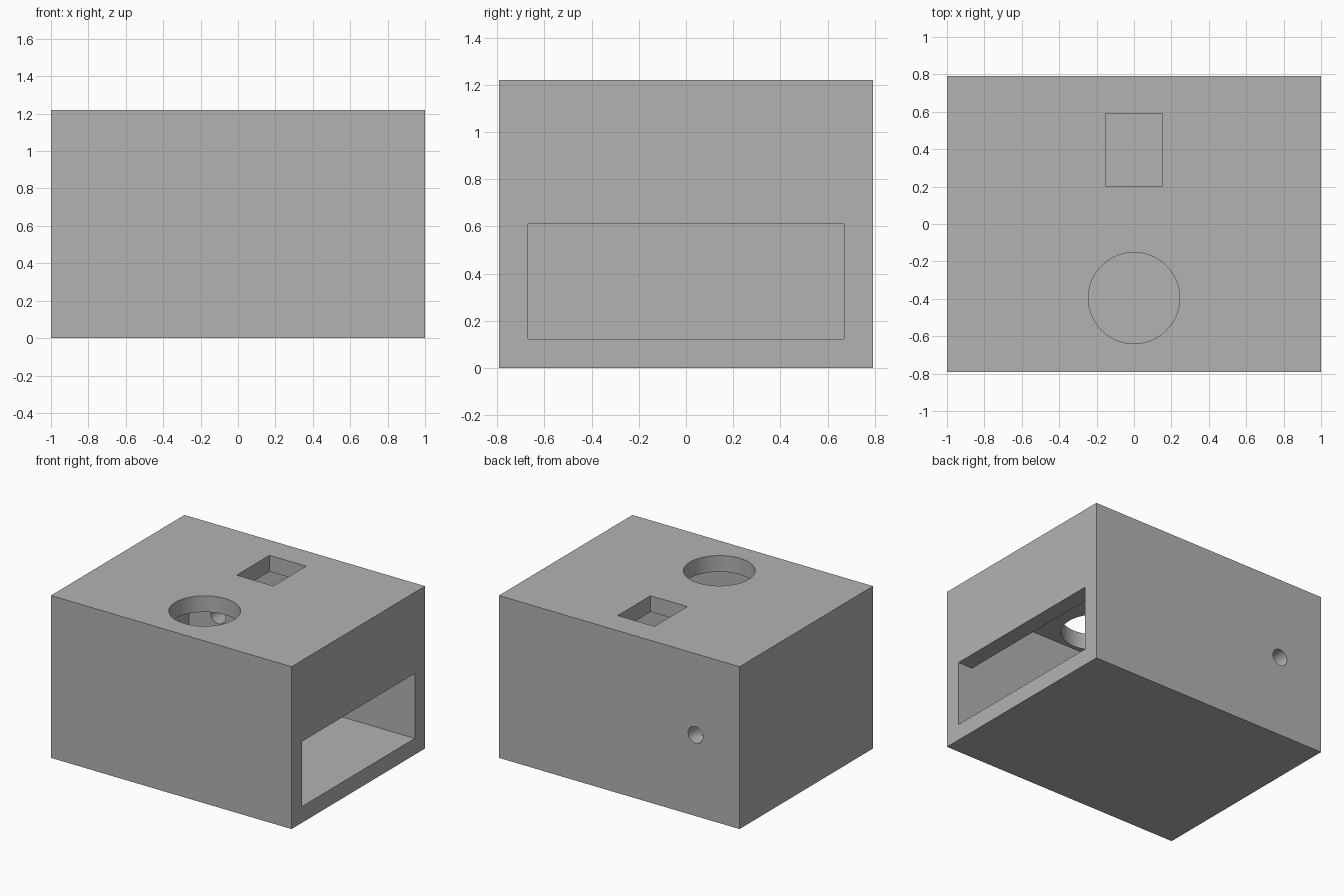
import bpy
import math

cube = bpy.data.objects.get("Cube")
if cube:
    bpy.data.objects.remove(cube, do_unlink=True)

# Overall sizes
W, D, H = 2.0, 1.585, 1.22
WALL = 0.122

grey = bpy.data.materials.new("plain grey")
grey.use_nodes = True
colour = (0.45, 0.45, 0.45, 1)
grey.diffuse_color = colour
grey.node_tree.nodes["Principled BSDF"].inputs["Base Color"].default_value = colour


def box(name, size, centre):
    bpy.ops.mesh.primitive_cube_add(size=1, location=centre)
    ob = bpy.context.object
    ob.name = name
    ob.scale = size
    bpy.ops.object.transform_apply(location=True, rotation=True, scale=True)
    return ob


def rod(name, radius, depth, centre, tilt=0):
    bpy.ops.mesh.primitive_cylinder_add(vertices=64, radius=radius, depth=depth,
                                        location=centre, rotation=(tilt, 0, 0))
    ob = bpy.context.object
    ob.name = name
    bpy.ops.object.transform_apply(location=True, rotation=True, scale=True)
    return ob


def cut(target, cutter):
    cutter.hide_render = True
    mod = target.modifiers.new(cutter.name, 'BOOLEAN')
    mod.operation = 'DIFFERENCE'
    mod.solver = 'EXACT'
    mod.object = cutter
    bpy.context.view_layer.objects.active = target
    bpy.ops.object.modifier_apply(modifier=mod.name)
    bpy.data.objects.remove(cutter, do_unlink=True)


# Outer shell
shell = box("enclosure_shell", (W, D, H), (0, 0, H / 2))
shell.data.materials.clear()
shell.data.materials.append(grey)

# Hollow interior with equal walls all round
inner = (W - 2 * WALL, D - 2 * WALL, H - 2 * WALL)
cut(shell, box("cavity", inner, (0, 0, H / 2)))

# Wide opening in the left side, level with the cavity floor
cut(shell, box("side_opening", (0.4, D - 2 * WALL, H / 2 - WALL),
               (W / 2, 0, (H / 2 + WALL) / 2)))

# Round and rectangular holes in the lid
cut(shell, rod("round_hole", 0.244, 0.4, (0, -0.396, H)))
cut(shell, box("rectangular_hole", (0.305, 0.39, 0.4), (0, 0.397, H)))

# Small cable hole in the back wall
cut(shell, rod("cable_hole", 0.062, 0.4, (-0.634, D / 2, H / 2), math.pi / 2))

# Smooth hole walls, crisp edges elsewhere
bpy.ops.object.select_all(action='DESELECT')
shell.select_set(True)
bpy.context.view_layer.objects.active = shell
bpy.ops.object.shade_smooth_by_angle(angle=math.radians(30))
